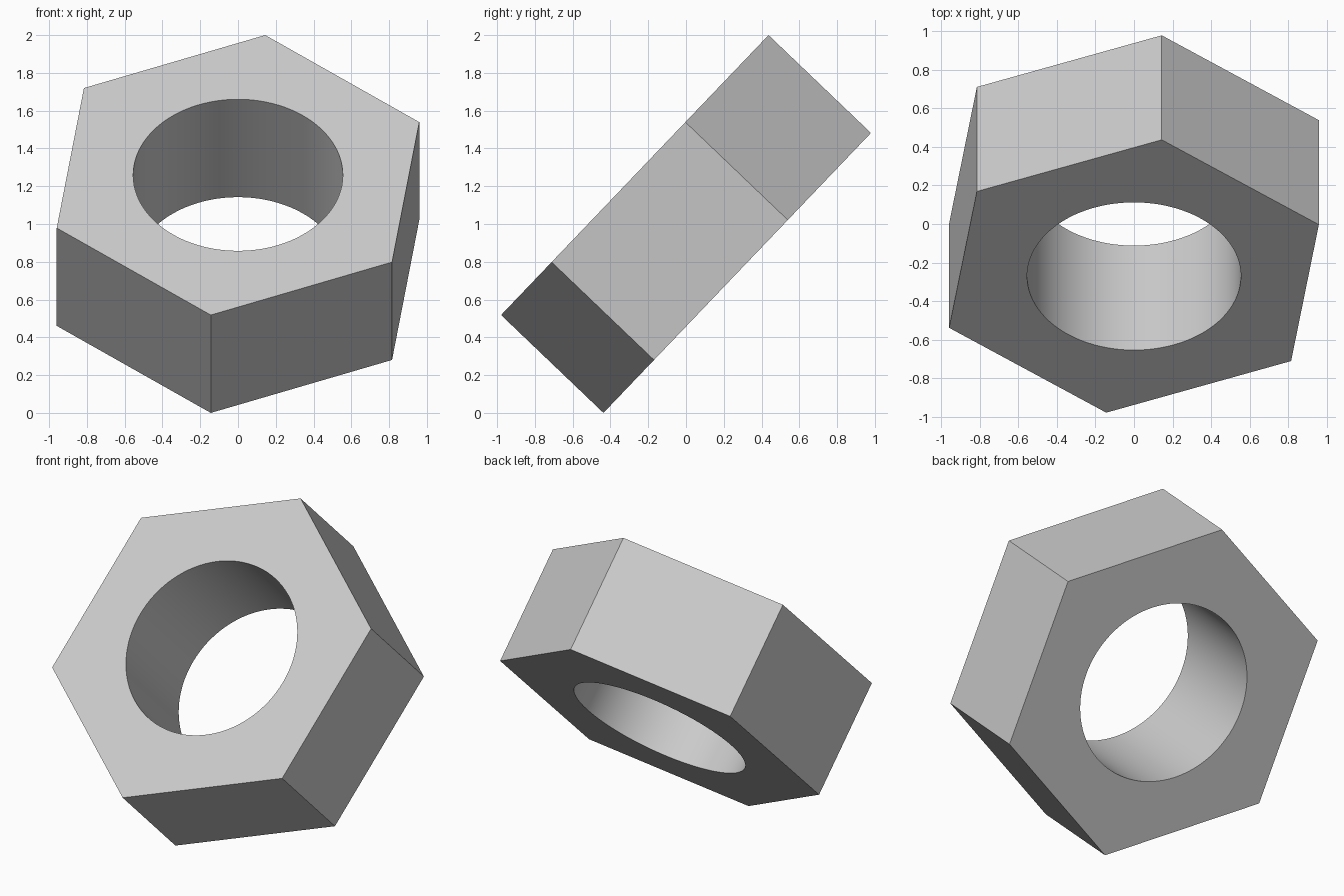
import bpy
import bmesh
import math
from mathutils import Matrix

if "Cube" in bpy.data.objects:
    bpy.data.objects.remove(bpy.data.objects["Cube"], do_unlink=True)

HEX_RADIUS = 1.035
BORE_RADIUS = 0.555
THICKNESS = 0.75
TURN = math.radians(22)     # spin of the hexagon about its own axis
TILT = math.radians(46.3)   # lean of the whole nut

# Plain grey metal
grey = bpy.data.materials.new("light_grey")
grey.use_nodes = True
colour = (0.6, 0.6, 0.6, 1)
grey.diffuse_color = colour
grey.node_tree.nodes["Principled BSDF"].inputs["Base Color"].default_value = colour

bm = bmesh.new()


def ring(radius, sides, turn=0.0):
    """Closed loop of edges on the bottom plane of the nut."""
    step = math.tau / sides
    verts = [bm.verts.new((radius * math.cos(turn + i * step),
                           radius * math.sin(turn + i * step),
                           -THICKNESS / 2)) for i in range(sides)]
    return [bm.edges.new((verts[i - 1], verts[i])) for i in range(sides)]


# Hexagonal face with a round hole, extruded to full thickness
outline = ring(HEX_RADIUS, 6, TURN) + ring(BORE_RADIUS, 96)
bmesh.ops.triangle_fill(bm, edges=outline, use_beauty=True)
result = bmesh.ops.extrude_face_region(bm, geom=bm.faces[:], use_keep_orig=True)
top = [g for g in result["geom"] if isinstance(g, bmesh.types.BMVert)]
bmesh.ops.translate(bm, verts=top, vec=(0, 0, THICKNESS))
bmesh.ops.recalc_face_normals(bm, faces=bm.faces[:])

# Lean the nut back and stand it on the ground
bm.transform(Matrix.Translation((0, 0, 1)) @ Matrix.Rotation(TILT, 4, "X"))

mesh = bpy.data.meshes.new("hex_nut")
bm.to_mesh(mesh)
bm.free()
mesh.materials.append(grey)
nut = bpy.data.objects.new("hex_nut", mesh)
bpy.context.collection.objects.link(nut)

# Smooth bore, crisp outer edges
bpy.ops.object.select_all(action="DESELECT")
nut.select_set(True)
bpy.context.view_layer.objects.active = nut
bpy.ops.object.shade_smooth_by_angle(angle=math.radians(30))
